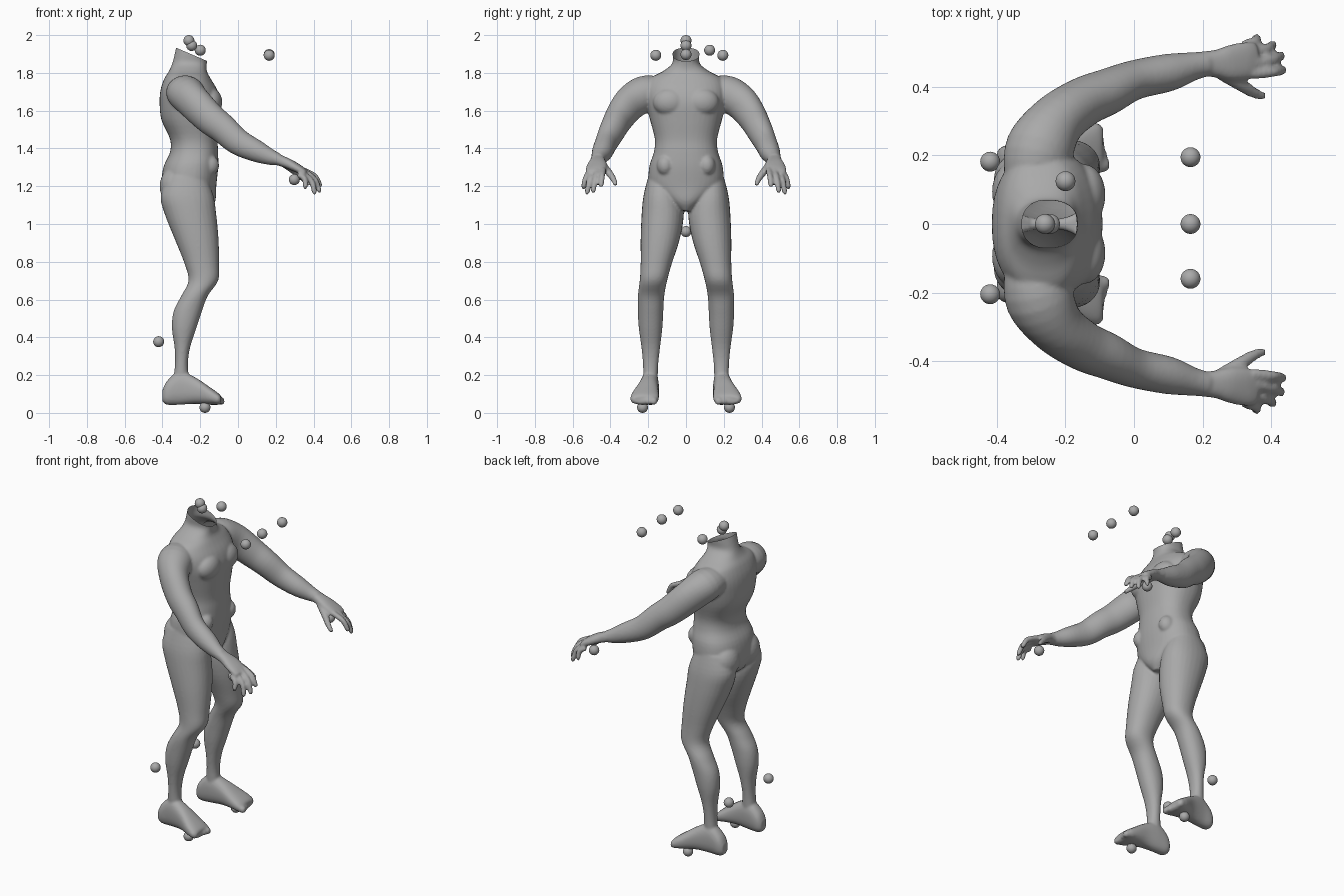
import bpy, bmesh, math
from mathutils import Vector, Matrix

if "Cube" in bpy.data.objects:
    bpy.data.objects.remove(bpy.data.objects["Cube"])

grey = bpy.data.materials.new("plain grey")
grey.diffuse_color = (0.4, 0.4, 0.4, 1)
grey.use_nodes = True
grey.node_tree.nodes["Principled BSDF"].inputs["Base Color"].default_value = grey.diffuse_color

X, Y, Z = Vector((1, 0, 0)), Vector((0, 1, 0)), Vector((0, 0, 1))
bm = bmesh.new()


def spline(rows, n=4):
    """Catmull-Rom through rows of numbers."""
    out = []
    for i in range(len(rows) - 1):
        a, b = rows[max(i - 1, 0)], rows[i]
        c, d = rows[i + 1], rows[min(i + 2, len(rows) - 1)]
        for k in range(n):
            t = k / n
            out.append([0.5 * (2 * q + (r - p) * t + (2 * p - 5 * q + 4 * r - s) * t * t
                               + (3 * q - p - 3 * r + s) * t ** 3)
                        for p, q, r, s in zip(a, b, c, d)])
    return out + [list(rows[-1])]


def loft(rows, u=None, v=None, side=1, e=2.0, seg=28):
    """Closed tube through (x, y, z, radius_u, radius_v); axes follow the path if not given."""
    rows = spline(rows)
    rings = []
    for i, (x, y, z, ru, rv) in enumerate(rows):
        a, b = u, v
        if u is None:
            t = (Vector(rows[min(i + 1, len(rows) - 1)][:3])
                 - Vector(rows[max(i - 1, 0)][:3])).normalized()
            a = t.cross(Z).normalized()
            b = a.cross(t)
        ring = []
        for k in range(seg):
            w = 2 * math.pi * k / seg
            c, s = math.cos(w), math.sin(w)
            c = math.copysign(abs(c) ** (2 / e), c)
            s = math.copysign(abs(s) ** (2 / e), s)
            p = Vector((x, y, z)) + a * c * ru + b * s * rv
            ring.append(bm.verts.new((p.x, p.y * side, p.z)))
        rings.append(ring)
    for r0, r1 in zip(rings, rings[1:]):
        for k in range(seg):
            j = (k + 1) % seg
            bm.faces.new((r0[k], r0[j], r1[j], r1[k]))
    bm.faces.new(rings[0])
    bm.faces.new(rings[-1])


def blob(c, r):
    m = Matrix.Translation(c) @ Matrix.Diagonal((*r, 1))
    bmesh.ops.create_uvsphere(bm, u_segments=24, v_segments=14, radius=1, matrix=m)


# Torso and neck: z, back x, front x, half width
torso = [(1.07, -.30, -.15, .03), (1.12, -.38, -.12, .10), (1.20, -.405, -.115, .19),
         (1.30, -.395, -.105, .195), (1.38, -.36, -.105, .17), (1.45, -.36, -.108, .165),
         (1.55, -.405, -.098, .19), (1.64, -.415, -.092, .21), (1.71, -.41, -.11, .215),
         (1.77, -.39, -.145, .19), (1.81, -.365, -.165, .12), (1.85, -.348, -.165, .073),
         (1.90, -.335, -.152, .071), (1.97, -.32, -.13, .075)]
loft([((b + f) / 2, 0, z, (f - b) / 2, h) for z, b, f, h in torso], X, Y, e=2.3, seg=40)

# Leg: z, back x, front x, inner y, outer y
leg = [(1.25, -.37, -.17, .06, .20), (1.15, -.41, -.13, .03, .225), (1.05, -.387, -.115, .012, .235),
       (.92, -.335, -.103, .033, .24), (.79, -.283, -.10, .075, .24), (.70, -.262, -.105, .10, .245),
       (.62, -.30, -.16, .115, .255), (.54, -.34, -.19, .12, .255), (.45, -.35, -.22, .125, .25),
       (.34, -.335, -.255, .138, .235), (.24, -.335, -.265, .148, .227), (.12, -.35, -.25, .15, .225)]
# Foot: x, centre y, bottom z, top z, half width
foot = [(-.40, .188, .06, .12, .025), (-.375, .188, .043, .17, .042), (-.31, .19, .043, .22, .047),
        (-.23, .20, .048, .19, .054), (-.15, .215, .043, .137, .072), (-.105, .22, .043, .105, .074),
        (-.09, .22, .05, .09, .06)]
# Arm and palm: x, y, z, radius across, radius up
arm = [(-.29, .14, 1.70, .09, .08), (-.275, .22, 1.69, .10, .095), (-.225, .30, 1.635, .082, .093),
       (-.15, .355, 1.56, .073, .085), (-.08, .385, 1.505, .068, .078), (0, .42, 1.435, .058, .07),
       (.10, .442, 1.385, .055, .058), (.17, .46, 1.355, .042, .043), (.215, .468, 1.342, .036, .032)]
palm = [(.20, .468, 1.345, .036, .030), (.24, .468, 1.33, .041, .028), (.28, .47, 1.313, .052, .026),
        (.33, .477, 1.287, .055, .021), (.36, .48, 1.27, .048, .014)]
# Fingers: knuckle and tip
fingers = [((.345, .438, 1.285), (.443, .450, 1.20)), ((.35, .468, 1.28), (.438, .493, 1.168)),
           ((.34, .498, 1.27), (.412, .525, 1.16)), ((.32, .52, 1.262), (.362, .545, 1.19))]
thumb = [(.25, .445, 1.315, .022, .02), (.31, .408, 1.272, .02, .019),
         (.35, .383, 1.235, .016, .015), (.38, .372, 1.207, .011, .011)]

for s in (1, -1):
    loft([((b + f) / 2, (i + o) / 2, z, (f - b) / 2, (o - i) / 2) for z, b, f, i, o in leg],
         X, Y, side=s, e=2.15)
    loft([(x, y, (lo + hi) / 2, h, (hi - lo) / 2) for x, y, lo, hi, h in foot],
         Y, Z, side=s, e=2.4)
    for k in range(5):  # toes
        y, r = .168 + .027 * k, .021 - .0022 * k
        tip = -.072 - .007 * k
        loft([(-.13, y, .07, r, r), (tip - .015, y + .004, .064, r, r), (tip, y + .005, .06, r * .6, r * .6)],
             Y, Z, side=s, seg=14)
    loft(arm, side=s)
    loft(palm, side=s, e=2.4)
    loft(thumb, side=s, seg=14)
    for a, b in fingers:
        a, b = Vector(a), Vector(b)
        m = a.lerp(b, .5) + Vector((.012, 0, .012))
        loft([(*a, .016, .016), (*m, .0155, .0155), (*a.lerp(b, .9), .0135, .0135), (*b, .008, .008)],
             side=s, seg=14)
    blob((-.145, .085 * s, 1.645), (.062, .09, .075))   # chest muscle
    blob((-.335, .095 * s, 1.20), (.08, .095, .10))     # buttock
    blob((-.15, .11 * s, 1.31), (.05, .045, .055))      # hip bone

bmesh.ops.recalc_face_normals(bm, faces=bm.faces)

# Fuse all the body volumes into one smooth skin
raw = bpy.data.meshes.new("body_raw")
bm.to_mesh(raw)
bm.free()
body = bpy.data.objects.new("headless_body", raw)
bpy.context.collection.objects.link(body)
rem = body.modifiers.new("fuse", 'REMESH')
rem.mode = 'VOXEL'
rem.voxel_size = 0.0075
smooth = body.modifiers.new("smooth", 'SMOOTH')
smooth.factor = 0.5
smooth.iterations = 4
bpy.context.view_layer.update()
mesh = bpy.data.meshes.new_from_object(body.evaluated_get(bpy.context.evaluated_depsgraph_get()))
body.modifiers.clear()

# Slice the neck open along a slanted plane
bm = bmesh.new()
bm.from_mesh(mesh)
bmesh.ops.bisect_plane(bm, geom=bm.verts[:] + bm.edges[:] + bm.faces[:],
                       plane_co=(-.32, 0, 1.93), plane_no=(.394, 0, .919), clear_outer=True)
for f in bm.faces:
    f.smooth = True
bm.to_mesh(mesh)
bm.free()
body.data = mesh
mesh.materials.clear()
mesh.materials.append(grey)

# Floating marker balls around the body
balls = {
    "crown_ball": [(-.26, 0, 1.971), (-.245, 0, 1.945)],
    "neck_side_ball": [(-.20, .125, 1.92)],
    "forward_ball": [(.165, .195, 1.893), (.165, 0, 1.897), (.165, -.16, 1.893)],
    "palm_ball": [(.298, .47, 1.235), (.298, -.47, 1.235)],
    "crotch_ball": [(-.25, 0, .96)],
    "calf_ball": [(-.42, .182, .377), (-.42, -.205, .377)],
    "sole_ball": [(-.175, .23, .029), (-.175, -.23, .029)],
}
for name, spots in balls.items():
    for p in spots:
        bpy.ops.mesh.primitive_uv_sphere_add(segments=24, ring_count=16, radius=.029, location=p)
        ob = bpy.context.object
        ob.name = name
        ob.data.materials.append(grey)
        bpy.ops.object.shade_smooth()
